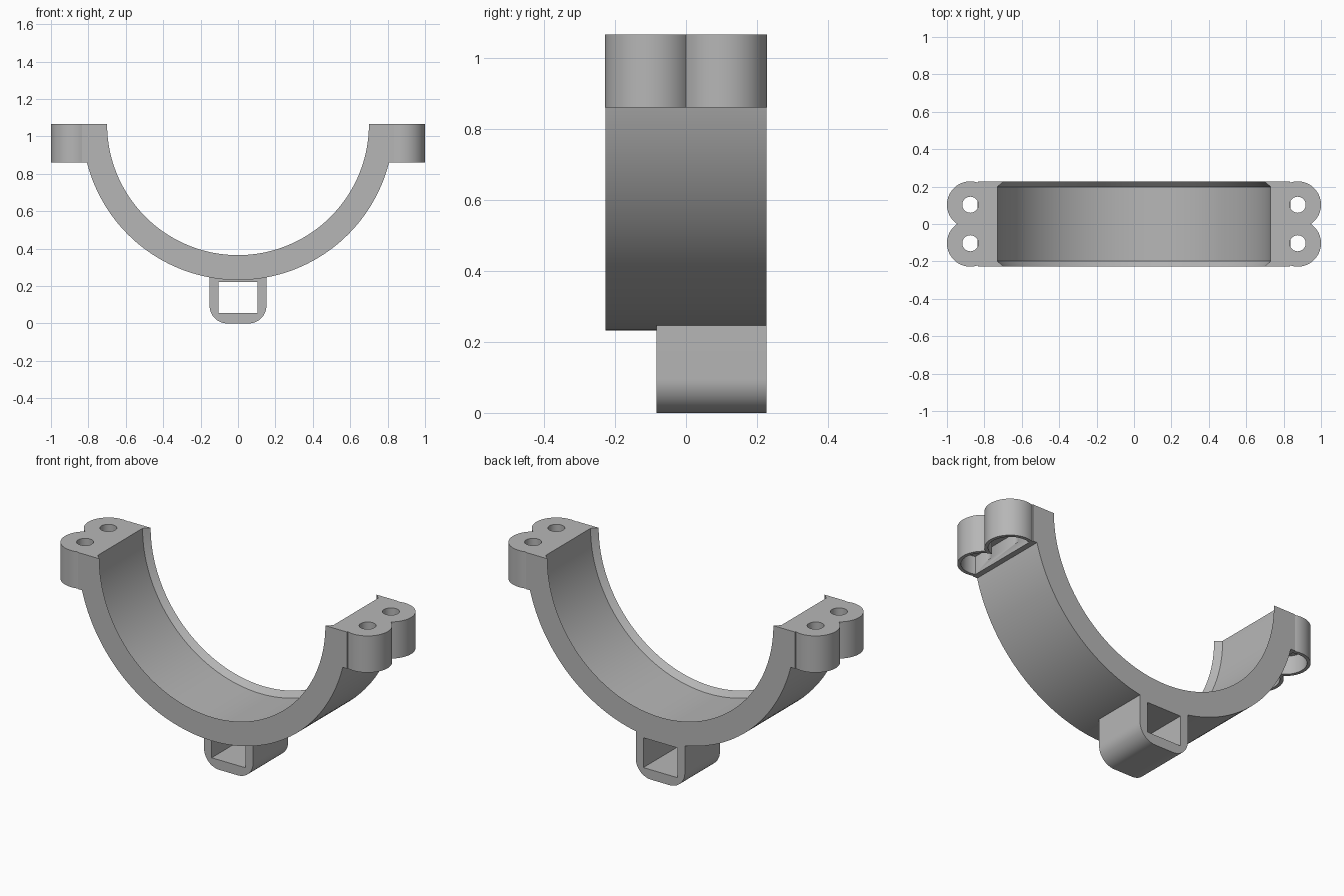
import bpy, bmesh
from math import sin, cos, pi, asin, acos

cube = bpy.data.objects.get("Cube")
if cube:
    bpy.data.objects.remove(cube, do_unlink=True)

grey = bpy.data.materials.new("plain grey")
grey.use_nodes = True
colour = (0.47, 0.47, 0.47, 1)
grey.diffuse_color = colour
for node in grey.node_tree.nodes:
    if node.type == "BSDF_PRINCIPLED":
        node.inputs["Base Color"].default_value = colour

TOP, HALF = 1.065, 0.227          # rim height, half width of the band
LUG_X, LUG_Y, LUG_R = 0.875, 0.103, 0.125
LUG_BOTTOM = 0.86


def add_loft(name, loops):
    """Closed solid through a list of matching point loops."""
    bm = bmesh.new()
    rows = [[bm.verts.new(p) for p in loop] for loop in loops]
    n = len(rows[0])
    for a, b in zip(rows, rows[1:]):
        for i in range(n):
            j = (i + 1) % n
            bm.faces.new((a[i], a[j], b[j], b[i]))
    bm.faces.new(rows[0])
    bm.faces.new(rows[-1])
    bmesh.ops.recalc_face_normals(bm, faces=bm.faces)
    mesh = bpy.data.meshes.new(name)
    bm.to_mesh(mesh)
    bm.free()
    mesh.materials.append(grey)
    obj = bpy.data.objects.new(name, mesh)
    bpy.context.collection.objects.link(obj)
    return obj


def upright(name, outline, z0, z1):
    return add_loft(name, [[(x, y, z) for x, y in outline] for z in (z0, z1)])


def arc(cx, cy, r, a0, a1, n):
    return [(cx + r * cos(a0 + (a1 - a0) * i / n),
             cy + r * sin(a0 + (a1 - a0) * i / n)) for i in range(n + 1)]


def activate(obj):
    bpy.ops.object.select_all(action="DESELECT")
    obj.select_set(True)
    bpy.context.view_layer.objects.active = obj


def cut(obj, cutter):
    cutter.hide_render = True
    mod = obj.modifiers.new("cut", "BOOLEAN")
    mod.operation, mod.solver, mod.object = "DIFFERENCE", "EXACT", cutter
    activate(obj)
    bpy.ops.object.modifier_apply(modifier=mod.name)
    bpy.data.objects.remove(cutter, do_unlink=True)


def smooth(obj):
    activate(obj)
    bpy.ops.object.shade_smooth_by_angle(angle=0.5)


def lobes(r, x_cut):
    """Outward outline of two overlapping discs, starting and ending at x_cut."""
    start = -acos((x_cut - LUG_X) / r)
    lower = arc(LUG_X, -LUG_Y, r, start, asin(LUG_Y / r), 32)
    return lower + [(x, -y) for x, y in reversed(lower[:-1])]


# Half-round band with a tapered lip at both inner edges
section = [(0.833, -HALF), (0.833, HALF), (0.70, HALF),
           (0.73, 0.198), (0.73, -0.198), (0.70, -HALF)]
steps = 96
band = add_loft("half_round_band", [
    [(r * cos(pi * i / steps), y, TOP - r * sin(pi * i / steps)) for r, y in section]
    for i in range(steps + 1)])
smooth(band)

# Double bolt lugs, hollow underneath
for side, s in (("left", 1), ("right", -1)):
    outline = [(0.76, -HALF), (0.833, -HALF)] + lobes(LUG_R, 0.835)
    outline += [(0.833, HALF), (0.76, HALF)]
    lug = upright(side + "_bolt_lug", [(s * x, y) for x, y in outline], LUG_BOTTOM, TOP)
    pocket = [(s * x, y) for x, y in lobes(0.107, 0.838)]
    cut(lug, upright("pocket_cutter", pocket, LUG_BOTTOM - 0.1, 0.96))
    for y in (-LUG_Y, LUG_Y):
        circle = arc(s * LUG_X, y, 0.043, 0, 2 * pi, 32)[:-1]
        cut(lug, upright("bolt_hole_cutter", circle, 0.9, TOP + 0.1))
    smooth(lug)

# Hanging loop under the band, with a rectangular opening
w, r, top = 0.152, 0.095, 0.27
profile = [(-w, top)] + arc(r - w, r, r, pi, 1.5 * pi, 16)
profile += arc(w - r, r, r, 1.5 * pi, 2 * pi, 16) + [(w, top)]
loop = add_loft("hanging_loop", [[(x, y, z) for x, z in profile] for y in (-0.083, HALF)])
opening = [(-0.105, 0.055), (0.105, 0.055), (0.105, 0.222), (-0.105, 0.222)]
cut(loop, add_loft("opening_cutter", [[(x, y, z) for x, z in opening] for y in (-0.5, 0.5)]))
smooth(loop)
